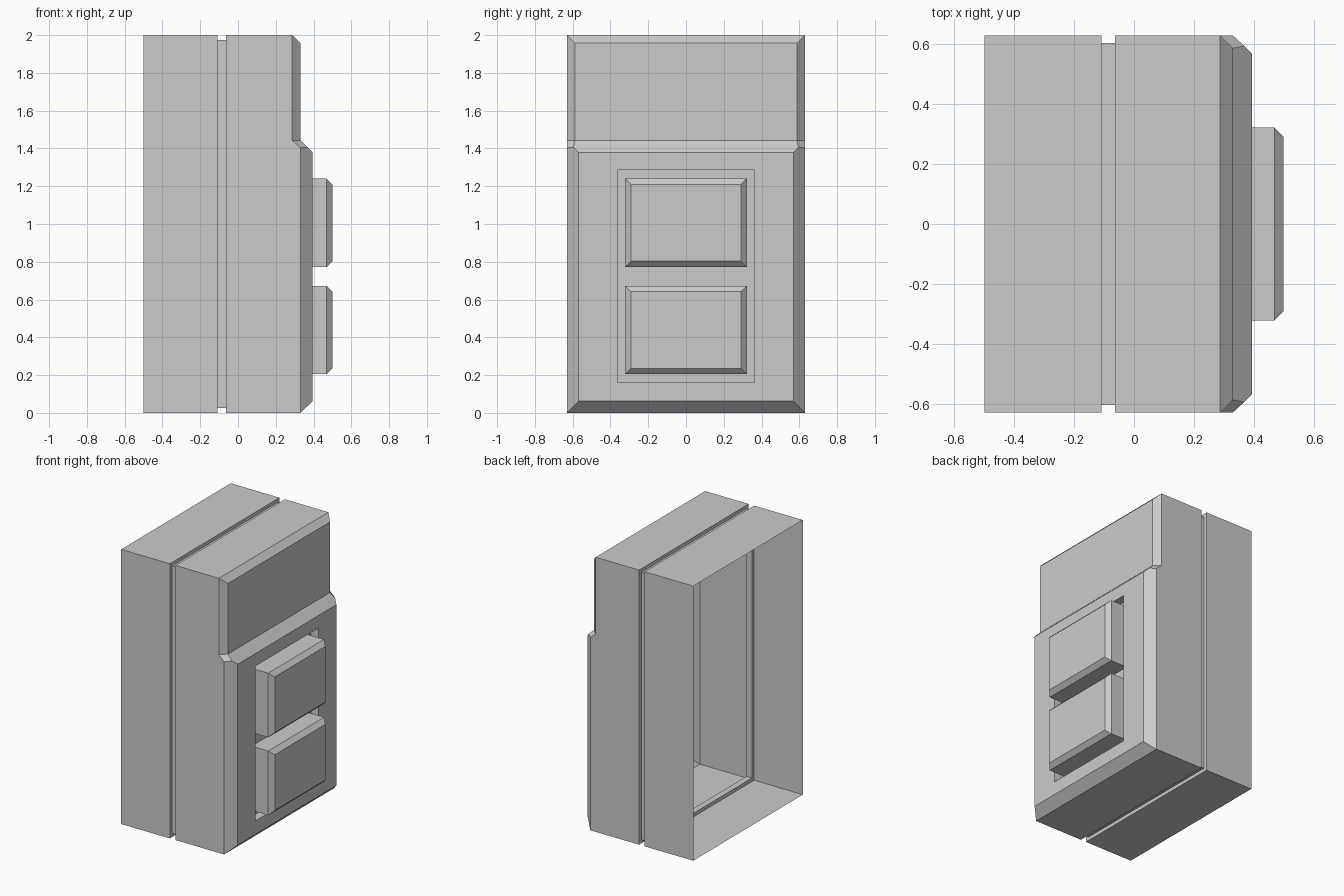
import bpy
import bmesh

if "Cube" in bpy.data.objects:
    bpy.data.objects.remove(bpy.data.objects["Cube"])

W, H = 0.63, 2.0          # housing half width, height
XG0, XG1, GD = -0.108, -0.063, 0.026   # groove position and depth


def rect(x, hy, z0, z1):
    """Rectangle of four corners lying in a plane of constant x."""
    return [(x, -hy, z0), (x, hy, z0), (x, hy, z1), (x, -hy, z1)]


def build(name, faces):
    """Make an object from polygons, welding shared corners."""
    bm = bmesh.new()
    for f in faces:
        bm.faces.new([bm.verts.new(p) for p in f])
    bmesh.ops.remove_doubles(bm, verts=bm.verts, dist=1e-5)
    bmesh.ops.recalc_face_normals(bm, faces=bm.faces)
    # open shells: make sure the +x facing front points outward
    front = max(bm.faces, key=lambda f: f.calc_center_median().x)
    if front.normal.x < 0:
        bmesh.ops.reverse_faces(bm, faces=bm.faces)
    mesh = bpy.data.meshes.new(name)
    bm.to_mesh(mesh)
    bm.free()
    obj = bpy.data.objects.new(name, mesh)
    bpy.context.collection.objects.link(obj)
    return obj


def bridge(rings):
    """Quads joining consecutive rectangles."""
    return [[a[i], a[(i + 1) % 4], b[(i + 1) % 4], b[i]]
            for a, b in zip(rings, rings[1:]) for i in range(4)]


# Housing: open back and the groove running all around
faces = bridge([rect(-0.5, W, 0, H), rect(XG0, W, 0, H),
                rect(XG0, W - GD, GD, H - GD),
                rect(XG1, W - GD, GD, H - GD), rect(XG1, W, 0, H)])

# Housing front: side walls with a stepped outline and bevelled edges
outer = [(0.33, W, 0), (0.33, W, 1.403), (0.287, W, 1.443), (0.287, W, H)]
inner = [(0.395, 0.568, 0.062), (0.395, 0.568, 1.379),
         (0.368, 0.595, 1.406), (0.33, 0.587, 1.443), (0.33, 0.587, 1.957)]


def side(pts, s):
    return [(x, s * y, z) for x, y, z in pts]


for s in (-1, 1):
    o, i = side(outer, s), side(inner, s)
    faces += [[(XG1, s * W, 0)] + o + [(XG1, s * W, H)],
              [o[0], o[1], i[2], i[1], i[0]],
              [o[1], o[2], i[3], i[2]],
              [o[2], o[3], i[4], i[3]]]


def across(a, b):
    """Quad spanning the full width between two edge points."""
    return side([a, b], 1) + side([b, a], -1)


faces += [across((XG1, W, 0), outer[0]), across((XG1, W, H), outer[3]),
          across(outer[0], inner[0]), across(outer[3], inner[4]),
          across(inner[3], inner[4]),
          side(inner[1:4], 1) + side(inner[1:4], -1)[::-1]]

# Button recess in the lower front face
recess = rect(0.335, 0.362, 0.16, 1.287)
faces += bridge([rect(0.395, 0.568, 0.062, 1.379),
                 rect(0.395, 0.362, 0.16, 1.287), recess]) + [recess]
build("switch_housing", faces)

# Two bevelled push buttons
for name, z0, z1 in (("lower_button", 0.205, 0.673), ("upper_button", 0.772, 1.24)):
    face = rect(0.5, 0.291, z0 + 0.031, z1 - 0.031)
    build(name, bridge([rect(0.335, 0.322, z0, z1),
                        rect(0.469, 0.322, z0, z1), face]) + [face])
